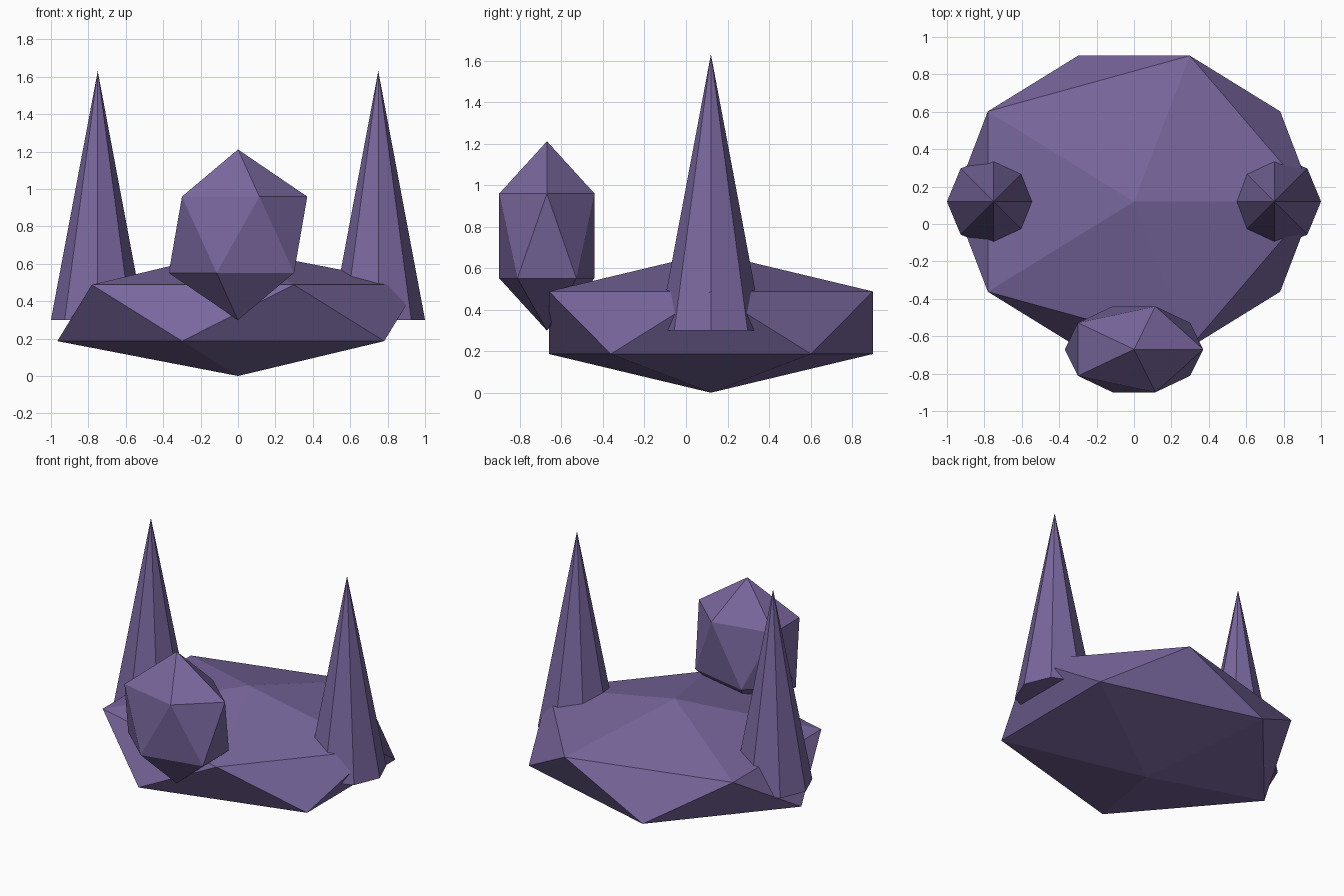
import bpy

if "Cube" in bpy.data.objects:
    bpy.data.objects.remove(bpy.data.objects["Cube"])

purple = bpy.data.materials.new("dusty_purple")
purple.diffuse_color = (0.19, 0.135, 0.34, 1)
purple.use_nodes = True
purple.node_tree.nodes["Principled BSDF"].inputs["Base Color"].default_value = purple.diffuse_color


def finish(name):
    ob = bpy.context.object
    ob.name = name
    ob.data.materials.append(purple)
    bpy.ops.object.shade_flat()
    return ob


def faceted_ball(name, loc, scale):
    bpy.ops.mesh.primitive_ico_sphere_add(subdivisions=1, radius=1, location=loc)
    finish(name).scale = scale


# Wide flattened body
faceted_ball("body", (0, 0.12, 0.337), (1.08, 0.917, 0.337))

# Tall narrow head in front of the body
faceted_ball("head", (0, -0.67, 0.755), (0.414, 0.27, 0.456))

# Pair of eight-sided spikes on the sides
for side, x in (("left", -0.75), ("right", 0.75)):
    bpy.ops.mesh.primitive_cone_add(vertices=8, radius1=0.25, radius2=0, depth=1.33,
                                    location=(x, 0.12, 0.965))
    finish(side + "_spike")
